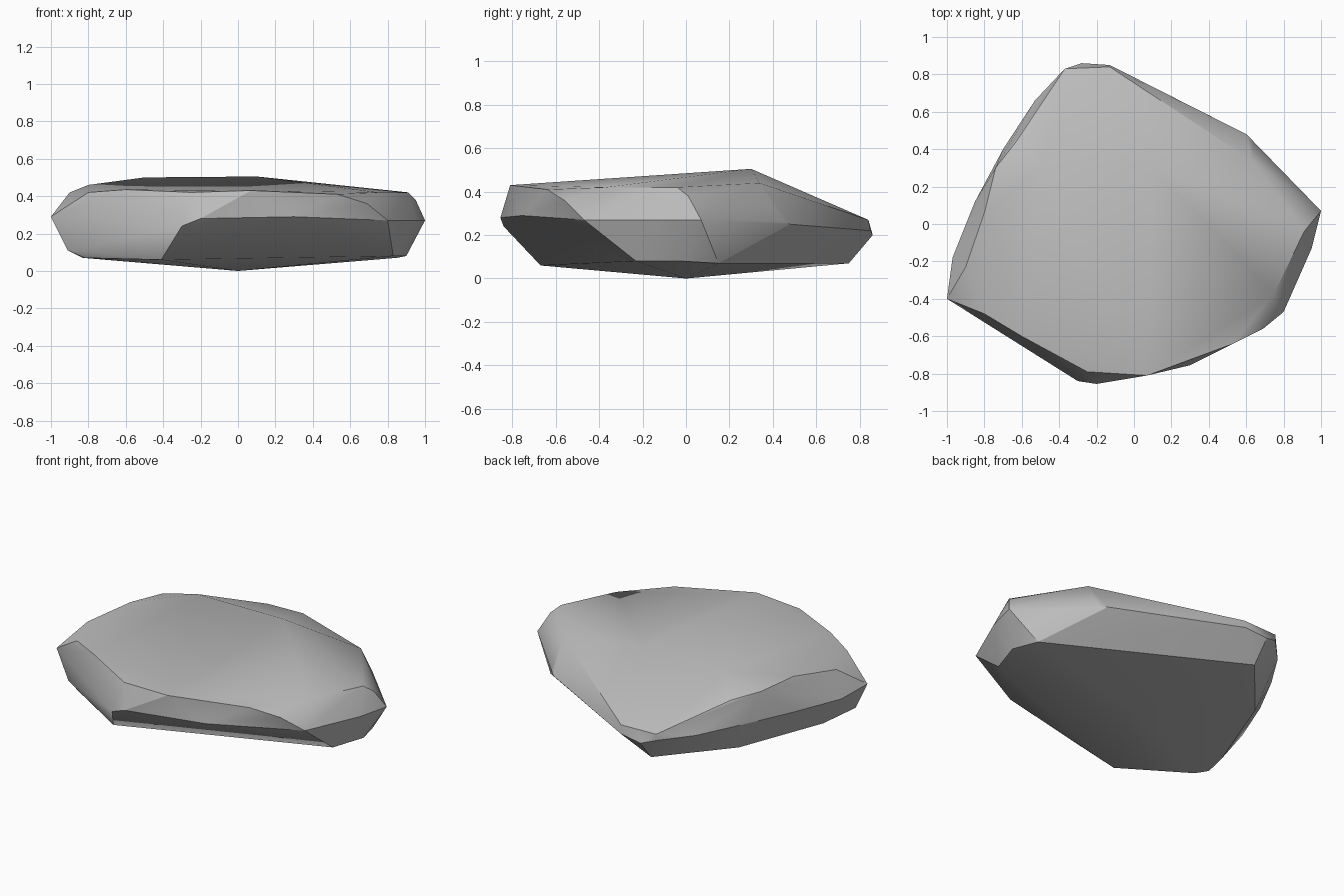
import bpy, bmesh, math

if "Cube" in bpy.data.objects:
    bpy.data.objects.remove(bpy.data.objects["Cube"])

# Weathered slab: contour rings, wrapped into a chiselled solid
underside = [(0, 0, 0), (-.41, -.67, .06), (.83, -.23, .08), (.9, -.02, .08),
             (.85, .15, .07), (-.28, .75, .07), (-.62, .35, .07),
             (-.83, -.2, .07), (-.82, -.43, .07), (-.91, -.41, .11)]
girdle = [(-1, -.4, .29), (-.97, -.18, .27), (-.85, .12, .27), (-.7, .4, .26),
          (-.53, .66, .24), (-.37, .83, .23), (-.28, .86, .2), (-.13, .85, .22),
          (.6, .48, .25), (.64, .44, .26), (1, .07, .27), (.95, -.13, .27),
          (.8, -.47, .27), (.3, -.755, .29), (-.2, -.855, .28), (-.3, -.84, .24)]
rim = [(-.37, .83, .27), (-.13, .84, .27), (.63, .34, .44), (.95, .01, .38),
       (.91, -.04, .42), (.75, -.37, .42), (.69, -.56, .36), (.53, -.64, .41),
       (.07, -.81, .43), (-.25, -.79, .42), (-.6, -.6, .435), (-.8, -.48, .42),
       (-.9, -.23, .42), (-.8, .06, .46), (-.74, .3, .44), (-.63, .44, .41)]
crown = [(-.5, .3, .5), (.1, .3, .505), (-.3, .1, .495)]

bm = bmesh.new()
for p in underside + girdle + rim + crown:
    bm.verts.new(p)
res = bmesh.ops.convex_hull(bm, input=bm.verts[:])
bmesh.ops.delete(bm, geom=[v for v in bm.verts if not v.link_faces], context='VERTS')
bmesh.ops.dissolve_limit(bm, angle_limit=math.radians(2), verts=bm.verts[:], edges=bm.edges[:])
bmesh.ops.recalc_face_normals(bm, faces=bm.faces[:])

mesh = bpy.data.meshes.new("flat_rock")
bm.to_mesh(mesh)
bm.free()
rock = bpy.data.objects.new("flat_rock", mesh)
bpy.context.collection.objects.link(rock)

# Stone colour
stone = bpy.data.materials.new("grey stone")
stone.diffuse_color = (.5, .5, .5, 1)
stone.use_nodes = True
stone.node_tree.nodes["Principled BSDF"].inputs["Base Color"].default_value = stone.diffuse_color
mesh.materials.append(stone)

# Soft facets, crisp main edges
bpy.context.view_layer.objects.active = rock
rock.select_set(True)
bpy.ops.object.shade_smooth_by_angle(angle=math.radians(30))
